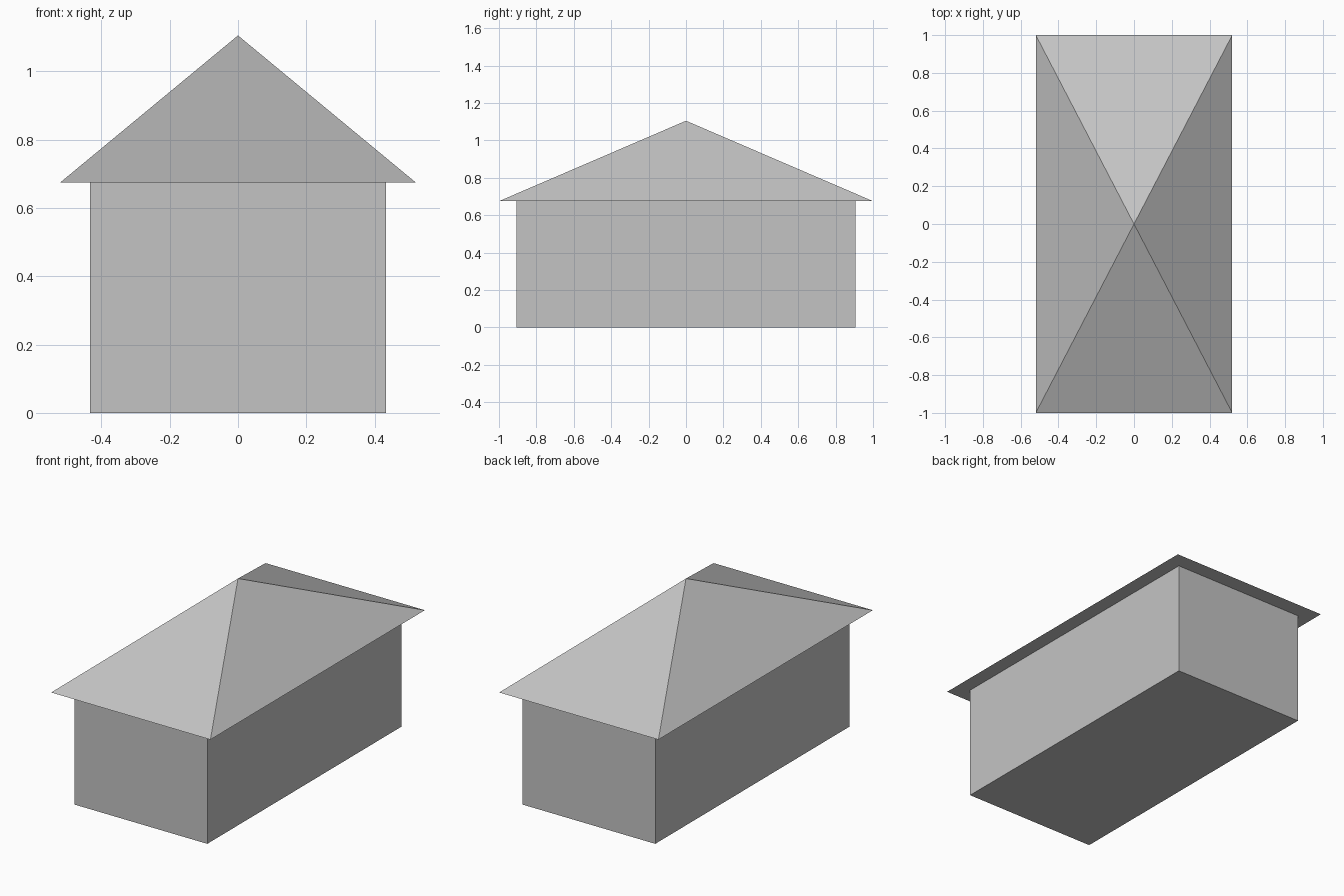
import bpy
import bmesh

old = bpy.data.objects.get("Cube")
if old:
    bpy.data.objects.remove(old, do_unlink=True)

WALL_HEIGHT = 0.675
PEAK_HEIGHT = 1.105

# Single plain grey finish
grey = bpy.data.materials.new("plain_grey")
grey.use_nodes = True
colour = (0.55, 0.55, 0.55, 1)
grey.diffuse_color = colour
grey.node_tree.nodes["Principled BSDF"].inputs["Base Color"].default_value = colour


def add_part(name, bm):
    bmesh.ops.recalc_face_normals(bm, faces=bm.faces)
    mesh = bpy.data.meshes.new(name)
    bm.to_mesh(mesh)
    bm.free()
    mesh.materials.append(grey)
    obj = bpy.data.objects.new(name, mesh)
    bpy.context.collection.objects.link(obj)


def rectangle(bm, half_x, half_y, z):
    corners = [(-1, -1), (1, -1), (1, 1), (-1, 1)]
    return [bm.verts.new((sx * half_x, sy * half_y, z)) for sx, sy in corners]


# House body: a plain box
bm = bmesh.new()
floor = bm.faces.new(rectangle(bm, 0.433, 0.905, 0))
ext = bmesh.ops.extrude_face_region(bm, geom=[floor], use_keep_orig=True)
top = [v for v in ext["geom"] if isinstance(v, bmesh.types.BMVert)]
bmesh.ops.translate(bm, verts=top, vec=(0, 0, WALL_HEIGHT))
add_part("house_body", bm)

# Roof: overhanging four-sided pyramid with a flat underside
bm = bmesh.new()
eaves = rectangle(bm, 0.52, 1.0, WALL_HEIGHT)
peak = bm.verts.new((0, 0, PEAK_HEIGHT))
bm.faces.new(eaves)
for i in range(4):
    bm.faces.new((eaves[i], eaves[(i + 1) % 4], peak))
add_part("roof", bm)
